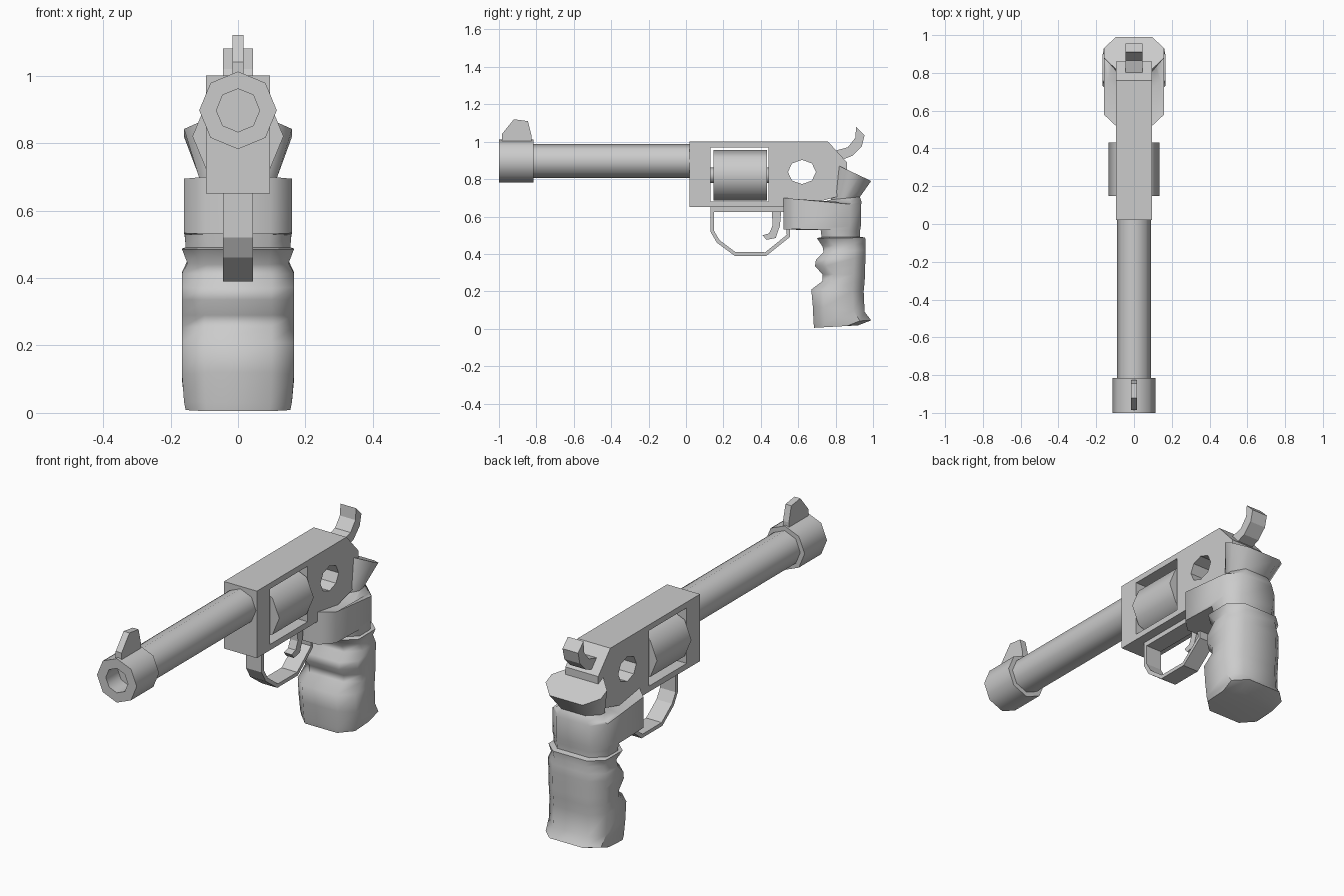
import bpy, bmesh, math

if "Cube" in bpy.data.objects:
    bpy.data.objects.remove(bpy.data.objects["Cube"])


def finish(name, bm, smooth=None):
    bmesh.ops.recalc_face_normals(bm, faces=bm.faces)
    me = bpy.data.meshes.new(name)
    bm.to_mesh(me)
    bm.free()
    ob = bpy.data.objects.new(name, me)
    bpy.context.collection.objects.link(ob)
    bpy.ops.object.select_all(action='DESELECT')
    ob.select_set(True)
    bpy.context.view_layer.objects.active = ob
    if smooth:
        bpy.ops.object.shade_smooth_by_angle(angle=math.radians(smooth))
    return ob


def plate(name, pts, w):
    """Side (y, z) profile extruded to +-w in x."""
    bm = bmesh.new()
    f = bm.faces.new([bm.verts.new((-w, y, z)) for y, z in pts])
    r = bmesh.ops.extrude_face_region(bm, geom=[f])
    for v in r['geom']:
        if isinstance(v, bmesh.types.BMVert):
            v.co.x = w
    return finish(name, bm)


def skin(name, rings, smooth=None):
    """Loft through rings of equal size, capped at both ends."""
    bm = bmesh.new()
    vs = [[bm.verts.new(p) for p in r] for r in rings]
    n = len(vs[0])
    for a, b in zip(vs, vs[1:]):
        for i in range(n):
            j = (i + 1) % n
            bm.faces.new((a[i], a[j], b[j], b[i]))
    bm.faces.new(vs[0])
    bm.faces.new(vs[-1])
    return finish(name, bm, smooth)


def turned(name, prof, zc, smooth=50, n=8):
    """(radius, y) profile turned round an axis along y."""
    rings = [[(r * math.sin(2 * math.pi * i / n), y, zc + r * math.cos(2 * math.pi * i / n))
              for i in range(n)] for r, y in prof]
    return skin(name, rings, smooth)


def strap(name, pts, t, w):
    """Bent strip of thickness t following an open (y, z) path."""
    inner = []
    for i, (y, z) in enumerate(pts):
        a, b = pts[max(i - 1, 0)], pts[min(i + 1, len(pts) - 1)]
        dy, dz = b[0] - a[0], b[1] - a[1]
        l = math.hypot(dy, dz)
        inner.append((y - dz / l * t, z + dy / l * t))
    rings = [[(-w, *p), (w, *p), (w, *q), (-w, *q)] for p, q in zip(pts, inner)]
    return skin(name, rings)


def cut(ob, cutter):
    m = ob.modifiers.new("cut", 'BOOLEAN')
    m.operation, m.object, m.solver = 'DIFFERENCE', cutter, 'EXACT'
    bpy.context.view_layer.objects.active = ob
    bpy.ops.object.modifier_apply(modifier=m.name)
    bpy.data.objects.remove(cutter)


# Frame with cylinder window and round side hole
frame = plate("frame", [(.02, .65), (.02, 1), (.76, 1), (.86, .89), (.86, .72), (.6, .65)], .095)
cut(frame, plate("window_cutter", [(.13, .68), (.13, .97), (.44, .97), (.44, .68)], .3))
cut(frame, plate("hole_cutter", [(.62 + .075 * math.cos(math.pi / 4 * k),
                                  .838 + .065 * math.sin(math.pi / 4 * k)) for k in range(8)], .3))

# Barrel, muzzle with bore, front sight
turned("barrel", [(.09, -.84), (.09, .03)], .897)
turned("muzzle", [(.09, -.815), (.115, -.815), (.115, -1), (.064, -1), (.064, -.9)], .897)
plate("front_sight", [(-.985, .99), (-.985, 1.04), (-.92, 1.12), (-.845, 1.11),
                      (-.825, 1.03), (-.825, .99)], .017)

# Rotating cylinder and its axle
turned("cylinder", [(.135, .148), (.135, .432)], .82)
turned("axle", [(.042, .125), (.042, .445)], .82)

# Trigger guard, its top plate, and the trigger
strap("trigger_guard", [(.13, .655), (.13, .52), (.165, .46), (.26, .39), (.43, .39),
                        (.555, .49), (.555, .56)], .02, .045)
plate("guard_top", [(.13, .625), (.13, .652), (.56, .652), (.56, .625)], .045)
plate("trigger", [(.46, .64), (.462, .55), (.445, .51), (.41, .5), (.43, .475), (.48, .485),
                  (.502, .55), (.51, .64)], .022)

# Hammer spur
plate("hammer", [(.79, .95), (.865, .97), (.905, 1.02), (.91, 1.08), (.955, 1.035),
                 (.94, .975), (.89, .925), (.80, .89)], .045)

# Grip: rings given as front y, front z, back y, back z, half width
grip = [(.685, .005, .92, .018, .155), (.682, .03, .99, .045, .16), (.678, .12, .955, .09, .166),
        (.67, .21, .95, .2, .166), (.73, .255, .955, .25, .166), (.73, .29, .957, .29, .166),
        (.69, .335, .958, .34, .166), (.695, .37, .96, .38, .166), (.735, .41, .96, .42, .166),
        (.73, .44, .96, .455, .15), (.70, .485, .958, .487, .166),
        (.725, .49, .93, .492, .155), (.72, .53, .93, .52, .158), (.52, .53, .935, .55, .16),
        (.52, .70, .935, .66, .16), (.70, .67, .94, .675, .14), (.775, .69, .93, .705, .115),
        (.82, .87, .99, .79, .16)]


def grip_ring(yf, zf, yb, zb, w):
    c = .06 / (yb - yf)
    half = [(.6 * w, 0), (w, c), (w, 1 - c), (.6 * w, 1)]
    loop = half + [(-x, t) for x, t in reversed(half)]
    return [(x, yf + (yb - yf) * t, zf + (zb - zf) * t) for x, t in loop]


skin("grip", [grip_ring(*r) for r in grip], 50)
